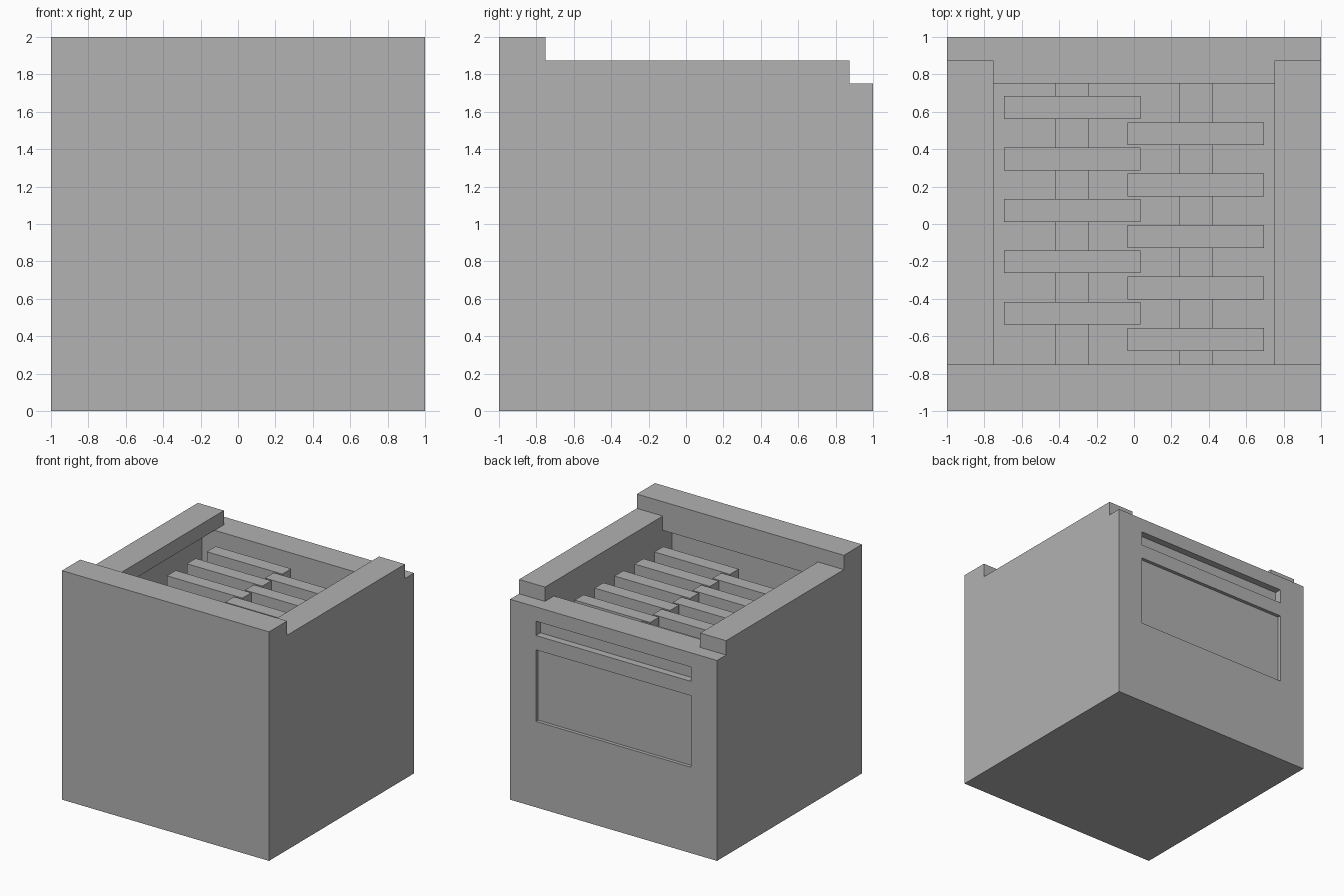
import bpy
import bmesh
from mathutils import Vector

start = bpy.data.objects.get("Cube")
if start:
    bpy.data.objects.remove(start, do_unlink=True)

gray = bpy.data.materials.new("plain_gray")
gray.use_nodes = True
COLOUR = (0.445, 0.445, 0.445, 1)
gray.diffuse_color = COLOUR
gray.node_tree.nodes["Principled BSDF"].inputs["Base Color"].default_value = COLOUR


def box(name, low, high):
    """Axis-aligned box between two corners."""
    low, high = Vector(low), Vector(high)
    bm = bmesh.new()
    bmesh.ops.create_cube(bm, size=1)
    bmesh.ops.scale(bm, vec=high - low, verts=bm.verts)
    bmesh.ops.translate(bm, vec=(low + high) / 2, verts=bm.verts)
    mesh = bpy.data.meshes.new(name)
    bm.to_mesh(mesh)
    bm.free()
    mesh.materials.append(gray)
    obj = bpy.data.objects.new(name, mesh)
    bpy.context.collection.objects.link(obj)
    return obj


def carve(obj, low, high):
    """Cut a box-shaped recess and discard the cutter."""
    cutter = box("cutter", low, high)
    cutter.hide_render = True
    mod = obj.modifiers.new("cut", 'BOOLEAN')
    mod.operation = 'DIFFERENCE'
    mod.solver = 'EXACT'
    mod.object = cutter
    bpy.context.view_layer.update()
    graph = bpy.context.evaluated_depsgraph_get()
    result = bpy.data.meshes.new_from_object(obj.evaluated_get(graph))
    obj.modifiers.clear()
    obj.data = result
    bpy.data.objects.remove(cutter, do_unlink=True)


# Body: open hopper with a slot and a window recess in the back
TOP = 1.75
FLOOR = 0.75
body = box("body", (-1, -1, 0), (1, 1, TOP))
carve(body, (-0.875, -0.875, FLOOR), (0.75, 0.75, 2.5))
carve(body, (-0.75, 0.9375, 1.5), (0.75, 1.5, 1.625))
carve(body, (-0.75, 0.97, 0.75), (0.75, 1.5, 1.375))

# Raised rim: tall front beam and two side rails
box("front_beam", (-1, -1, TOP), (1, -0.75, 2))
box("right_rail", (-1, -0.75, TOP), (-0.75, 0.875, 1.875))
box("left_rail", (0.75, -0.75, TOP), (1, 0.875, 1.875))

# Two shafts with interlocking square blades
AXIS_Z = 1.285
HALF = 0.365
for side, x, first in (("right", -0.33, 0.623), ("left", 0.33, 0.483)):
    box(side + "_shaft", (x - 0.09, -0.875, AXIS_Z - 0.09),
        (x + 0.09, 0.75, AXIS_Z + 0.09))
    for i in range(5):
        y = first - i * 0.275
        box(f"{side}_blade_{i + 1}", (x - HALF, y - 0.061, AXIS_Z - HALF),
            (x + HALF, y + 0.061, AXIS_Z + HALF))
